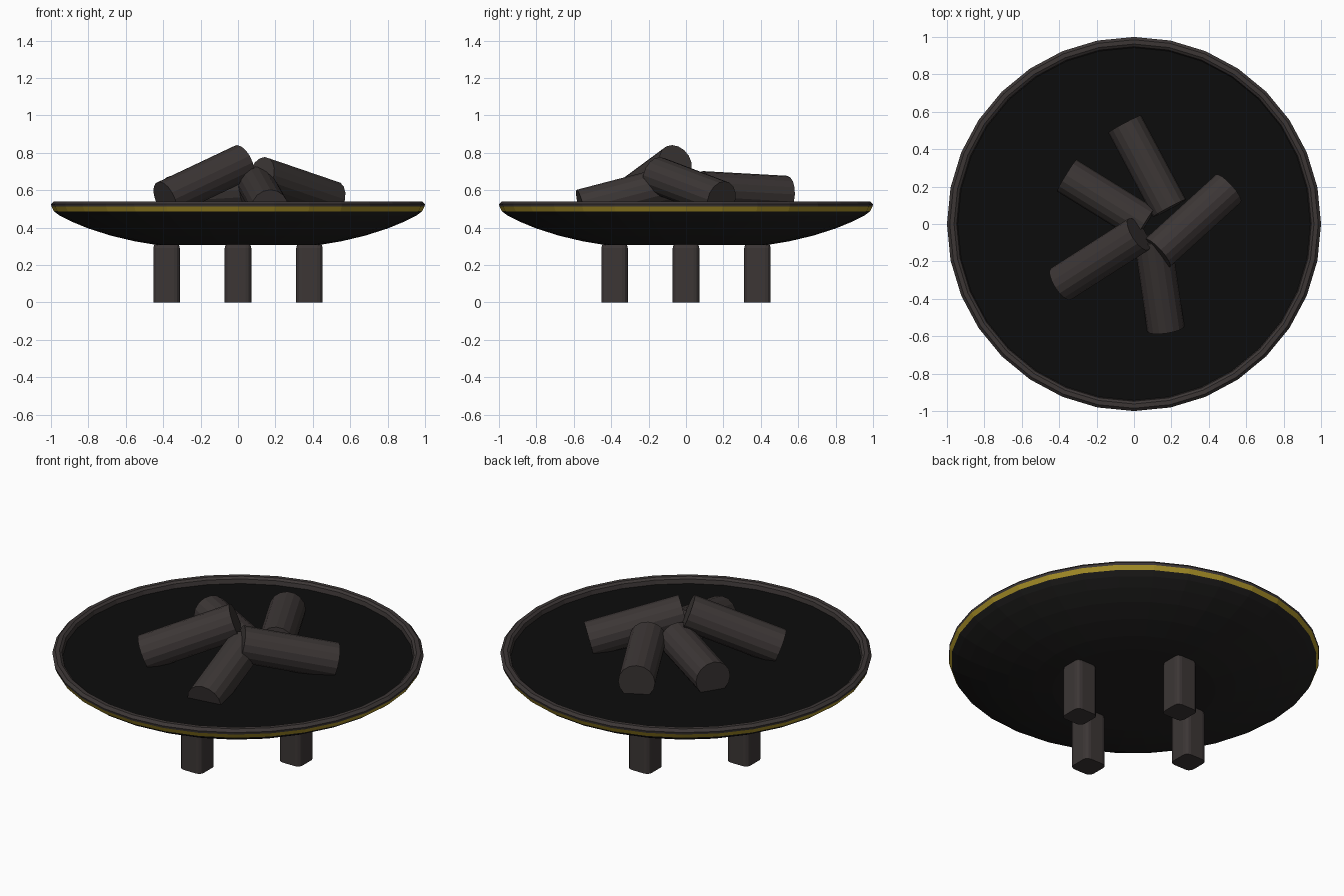
import bpy, bmesh, math
from mathutils import Vector

cube = bpy.data.objects.get("Cube")
if cube:
    bpy.data.objects.remove(cube, do_unlink=True)


def material(name, r, g, b):
    m = bpy.data.materials.new(name)
    m.use_nodes = True
    m.diffuse_color = (r, g, b, 1)
    bsdf = m.node_tree.nodes["Principled BSDF"]
    bsdf.inputs["Base Color"].default_value = (r, g, b, 1)
    bsdf.inputs["Roughness"].default_value = 0.9
    return m


BROWN = material("dark brown", 0.045, 0.037, 0.036)
CHARCOAL = material("charcoal", 0.016, 0.015, 0.0145)
BLACK = material("soot black", 0.0036, 0.0036, 0.0036)
YELLOW = material("mustard yellow", 0.38, 0.27, 0.02)


def add_object(name, bm, mat):
    bmesh.ops.recalc_face_normals(bm, faces=bm.faces)
    mesh = bpy.data.meshes.new(name)
    bm.to_mesh(mesh)
    bm.free()
    mesh.materials.append(mat)
    obj = bpy.data.objects.new(name, mesh)
    bpy.context.collection.objects.link(obj)
    return obj


def lathe(name, profile, mat, sides=32, cap=False):
    """Turn a (radius, height) profile around z; cap closes the first ring."""
    bm = bmesh.new()
    rings = [[bm.verts.new((r * math.cos(2 * math.pi * i / sides),
                            r * math.sin(2 * math.pi * i / sides), z))
              for i in range(sides)] for r, z in profile]
    for a, b in zip(rings, rings[1:]):
        for i in range(sides):
            j = (i + 1) % sides
            bm.faces.new((a[i], a[j], b[j], b[i]))
    if cap:
        bm.faces.new(rings[0])
    return add_object(name, bm, mat)


# Shallow bowl, coloured band and rim
lathe("bowl", [(0.44, 0.308), (0.55, 0.326), (0.68, 0.357), (0.8, 0.395),
               (0.89, 0.432), (0.955, 0.465), (0.985, 0.487)], CHARCOAL, cap=True)
lathe("band", [(0.985, 0.487), (0.997, 0.512)], YELLOW)
lathe("rim", [(0.997, 0.512), (1.0, 0.525), (0.985, 0.54),
              (0.962, 0.54), (0.948, 0.53), (0.942, 0.5)], BROWN)
lathe("bowl_floor", [(0.945, 0.505), (0.4, 0.505)], BLACK, cap=False)
lathe("bowl_floor_centre", [(0.4, 0.505), (0.2, 0.505)], BLACK).data.update()
lathe("bowl_floor_middle", [(0.2, 0.505), (0.1, 0.505)], BLACK, cap=True)

# Four square legs with rounded edges
for i, side in enumerate(("left", "back", "right", "front")):
    bm = bmesh.new()
    bmesh.ops.create_cube(bm, size=1)
    for v in bm.verts:
        v.co = Vector((v.co.x * 0.142, v.co.y * 0.142, (v.co.z + 0.5) * 0.32))
    edges = [e for e in bm.edges if max(v.co.z for v in e.verts) > 0.1]
    bmesh.ops.bevel(bm, geom=edges, offset=0.03, segments=3,
                    profile=0.5, affect='EDGES')
    angle = i * math.pi / 2
    bmesh.ops.translate(bm, verts=bm.verts,
                        vec=(0.382 * math.cos(angle), 0.382 * math.sin(angle), 0))
    add_object(side + "_leg", bm, BROWN)


# Logs piled in the middle, each given by the centres of its two ends
def log(name, start, end, radius=0.1):
    a, b = Vector(start), Vector(end)
    bm = bmesh.new()
    bmesh.ops.create_cone(bm, cap_ends=True, segments=16, radius1=radius,
                          radius2=radius, depth=(b - a).length)
    obj = add_object(name, bm, BROWN)
    obj.rotation_mode = 'QUATERNION'
    obj.rotation_quaternion = (b - a).to_track_quat('Z', 'Y')
    obj.location = (a + b) / 2


log("log_top", (-0.39, -0.32, 0.552), (0.025, -0.055, 0.748))
log("log_left", (0.505, 0.19, 0.55), (0.125, -0.155, 0.68))
log("log_back", (-0.05, 0.535, 0.577), (0.19, 0.085, 0.602))
log("log_right", (-0.36, 0.26, 0.575), (0.06, 0.0, 0.6))
log("log_front", (0.17, -0.56, 0.505), (0.1, -0.08, 0.63))
